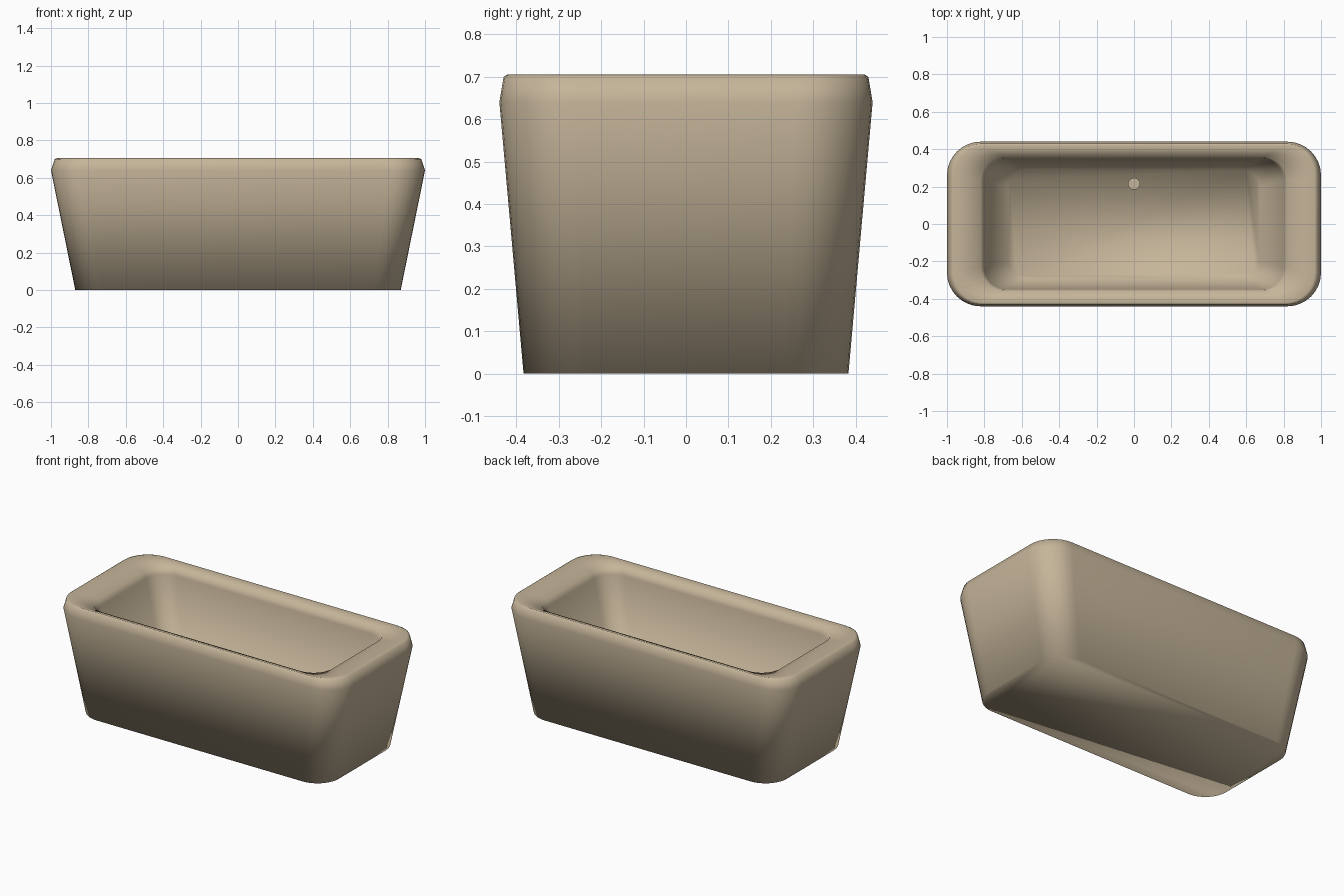
import bpy, bmesh, math

if "Cube" in bpy.data.objects:
    bpy.data.objects.remove(bpy.data.objects["Cube"])

ENAMEL = bpy.data.materials.new("warm beige enamel")
ENAMEL.diffuse_color = (0.56, 0.46, 0.32, 1)
ENAMEL.use_nodes = True
ENAMEL.node_tree.nodes["Principled BSDF"].inputs["Base Color"].default_value = ENAMEL.diffuse_color


def rounded_rect(hx, hy, r, z, steps=8):
    """Points of a rounded rectangle, counter-clockwise."""
    pts = []
    for i, (sx, sy) in enumerate([(1, 1), (-1, 1), (-1, -1), (1, -1)]):
        for k in range(steps + 1):
            a = math.pi / 2 * (i + k / steps)
            pts.append((sx * (hx - r) + r * math.cos(a),
                        sy * (hy - r) + r * math.sin(a), z))
    return pts


def add_object(name, bm):
    bmesh.ops.recalc_face_normals(bm, faces=bm.faces)
    mesh = bpy.data.meshes.new(name)
    bm.to_mesh(mesh)
    bm.free()
    mesh.materials.append(ENAMEL)
    ob = bpy.data.objects.new(name, mesh)
    bpy.context.collection.objects.link(ob)
    return ob


# Tub shell: underside, outer wall, rolled rim, inner wall, floor
RINGS = [  # half length, half width, corner radius, height
    (0.87, 0.383, 0.15, 0.0),
    (1.00, 0.44, 0.18, 0.64),
    (0.98, 0.43, 0.165, 0.70),
    (0.965, 0.422, 0.16, 0.705),
    (0.82, 0.358, 0.13, 0.68),
    (0.80, 0.35, 0.12, 0.645),
    (0.67, 0.29, 0.09, 0.08),
]
bm = bmesh.new()
loops = [[bm.verts.new(p) for p in rounded_rect(*ring)] for ring in RINGS]
for lo, hi in zip(loops, loops[1:]):
    n = len(lo)
    for i in range(n):
        j = (i + 1) % n
        bm.faces.new((lo[i], lo[j], hi[j], hi[i]))
bm.faces.new(loops[0][::-1])
bm.faces.new(loops[-1])
for f in bm.faces:
    f.smooth = True
add_object("tub_shell", bm)

# Drain plug: thin disc on the floor
bm = bmesh.new()
bmesh.ops.create_cone(bm, cap_ends=True, segments=24, radius1=0.032,
                      radius2=0.032, depth=0.009)
bmesh.ops.translate(bm, verts=bm.verts, vec=(0, 0.215, 0.0845))
add_object("drain_plug", bm)
